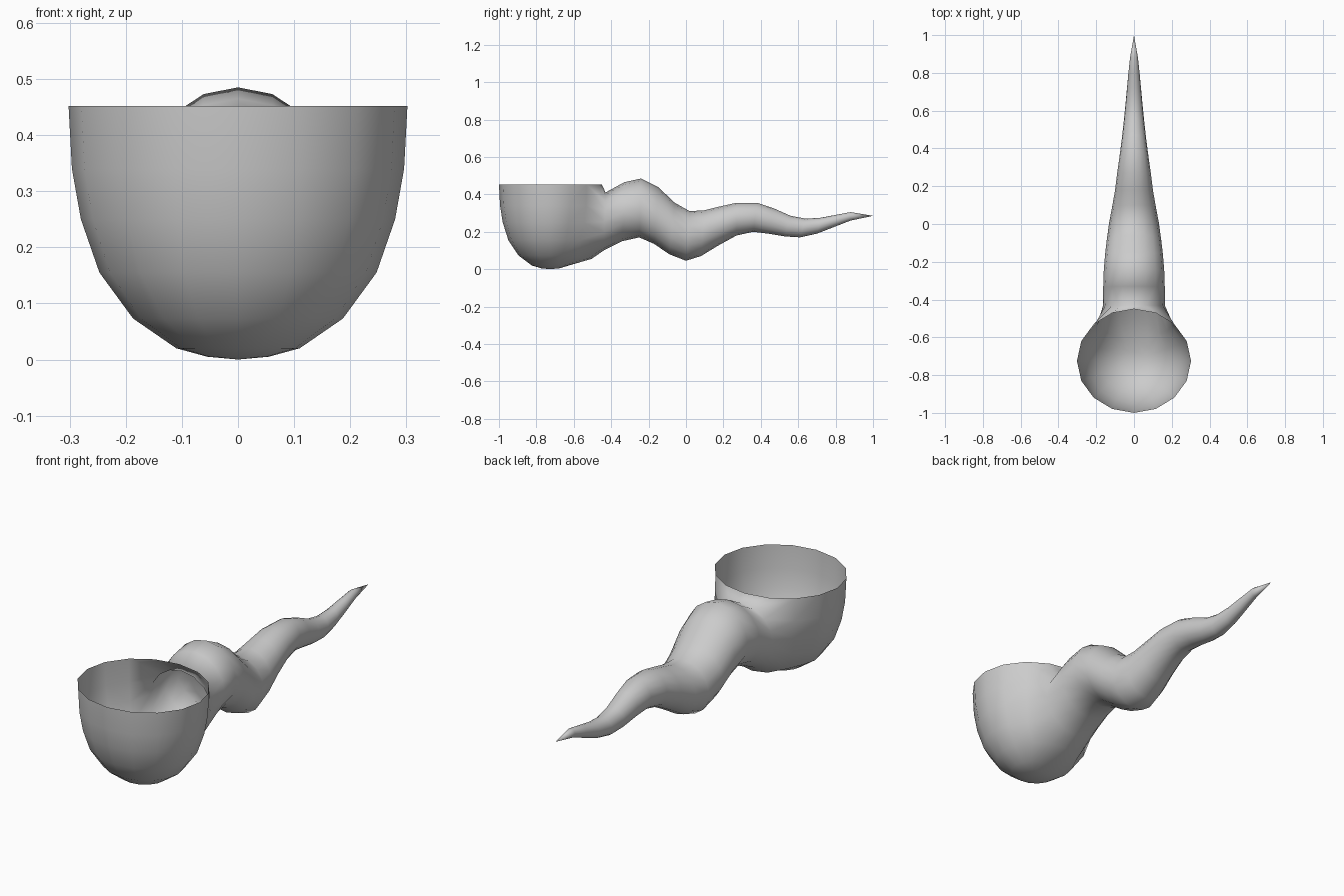
import bpy, bmesh, math

if "Cube" in bpy.data.objects:
    bpy.data.objects.remove(bpy.data.objects["Cube"])

SIDES = 16
CY = -0.725                      # centre of the bowl along y

# bowl profile: (radius, height) from rim to base
BOWL = [(0.302, 0.452), (0.296, 0.34), (0.28, 0.25), (0.247, 0.155),
        (0.187, 0.073), (0.11, 0.02), (0.055, 0.005)]

# tail rings: (top y, top z, bottom y, bottom z, half width)
TAIL = [(-0.43, 0.41, -0.44, 0.10, 0.165), (-0.33, 0.465, -0.34, 0.15, 0.163),
        (-0.24, 0.485, -0.25, 0.17, 0.160), (-0.15, 0.44, -0.17, 0.135, 0.153),
        (-0.06, 0.355, -0.09, 0.08, 0.143), (0.02, 0.31, 0.0, 0.045, 0.131),
        (0.10, 0.315, 0.08, 0.07, 0.116), (0.18, 0.335, 0.17, 0.125, 0.101),
        (0.27, 0.355, 0.27, 0.18, 0.089), (0.38, 0.355, 0.36, 0.20, 0.075),
        (0.47, 0.325, 0.44, 0.19, 0.064), (0.56, 0.285, 0.53, 0.175, 0.054),
        (0.64, 0.27, 0.61, 0.17, 0.046), (0.72, 0.275, 0.70, 0.19, 0.038),
        (0.80, 0.29, 0.79, 0.225, 0.030), (0.88, 0.305, 0.88, 0.26, 0.021)]
TIP = (0, 1.0, 0.285)

bm = bmesh.new()


def bridge(a, b, skip=lambda i: False):
    for i in range(SIDES):
        if not skip(i):
            j = (i + 1) % SIDES
            bm.faces.new((a[i], a[j], b[j], b[i]))


def fan(ring, point):
    tip = bm.verts.new(point)
    for i in range(SIDES):
        bm.faces.new((ring[i], ring[(i + 1) % SIDES], tip))


# bowl: column 0 points back (+y), column 4 points to +x
rows = []
for r, z in BOWL:
    ring = []
    for i in range(SIDES):
        a = 2 * math.pi * i / SIDES
        ring.append(bm.verts.new((r * math.sin(a), CY + r * 0.91 * math.cos(a), z)))
    rows.append(ring)
for k in range(len(rows) - 1):
    # the four back columns of the upper rows stay open for the tail
    bridge(rows[k], rows[k + 1], lambda i: k < 4 and i in (14, 15, 0, 1))
fan(rows[-1], (0, CY, 0))

# lower lip of the opening swells back toward the tail
for i, dy, z in ((0, 0.05, 0.055), (1, 0.045, 0.058), (15, 0.045, 0.058),
                 (2, 0.025, 0.07), (14, 0.025, 0.07)):
    v = rows[4][i].co
    v.y += dy
    v.z = z

# loop of the opening, clockwise from the top centre
loop = [rows[0][0], rows[0][1]] + [rows[k][2] for k in range(5)]
loop += [rows[4][1], rows[4][0], rows[4][15]]
loop += [rows[k][14] for k in (4, 3, 2, 1, 0)] + [rows[0][15]]

# tail
prev = loop
for ty, tz, by, bz, w in TAIL:
    ring = []
    for i in range(SIDES):
        a = 2 * math.pi * i / SIDES
        c = math.cos(a)
        ring.append(bm.verts.new((w * math.sin(a),
                                  (ty + by) / 2 + c * (ty - by) / 2,
                                  (tz + bz) / 2 + c * (tz - bz) / 2)))
    bridge(prev, ring)
    prev = ring
fan(prev, TIP)

bmesh.ops.recalc_face_normals(bm, faces=bm.faces)
# normals face outward: the base must point down
bm.faces.ensure_lookup_table()
if min(bm.faces, key=lambda f: f.calc_center_median().z).normal.z > 0:
    bmesh.ops.reverse_faces(bm, faces=bm.faces)
for f in bm.faces:
    f.smooth = True

mesh = bpy.data.meshes.new("bowl_with_tail")
bm.to_mesh(mesh)
bm.free()
grey = bpy.data.materials.new("grey")
grey.diffuse_color = (0.6, 0.6, 0.6, 1)
grey.use_nodes = True
grey.node_tree.nodes["Principled BSDF"].inputs["Base Color"].default_value = grey.diffuse_color
mesh.materials.append(grey)
obj = bpy.data.objects.new("bowl_with_tail", mesh)
bpy.context.collection.objects.link(obj)
